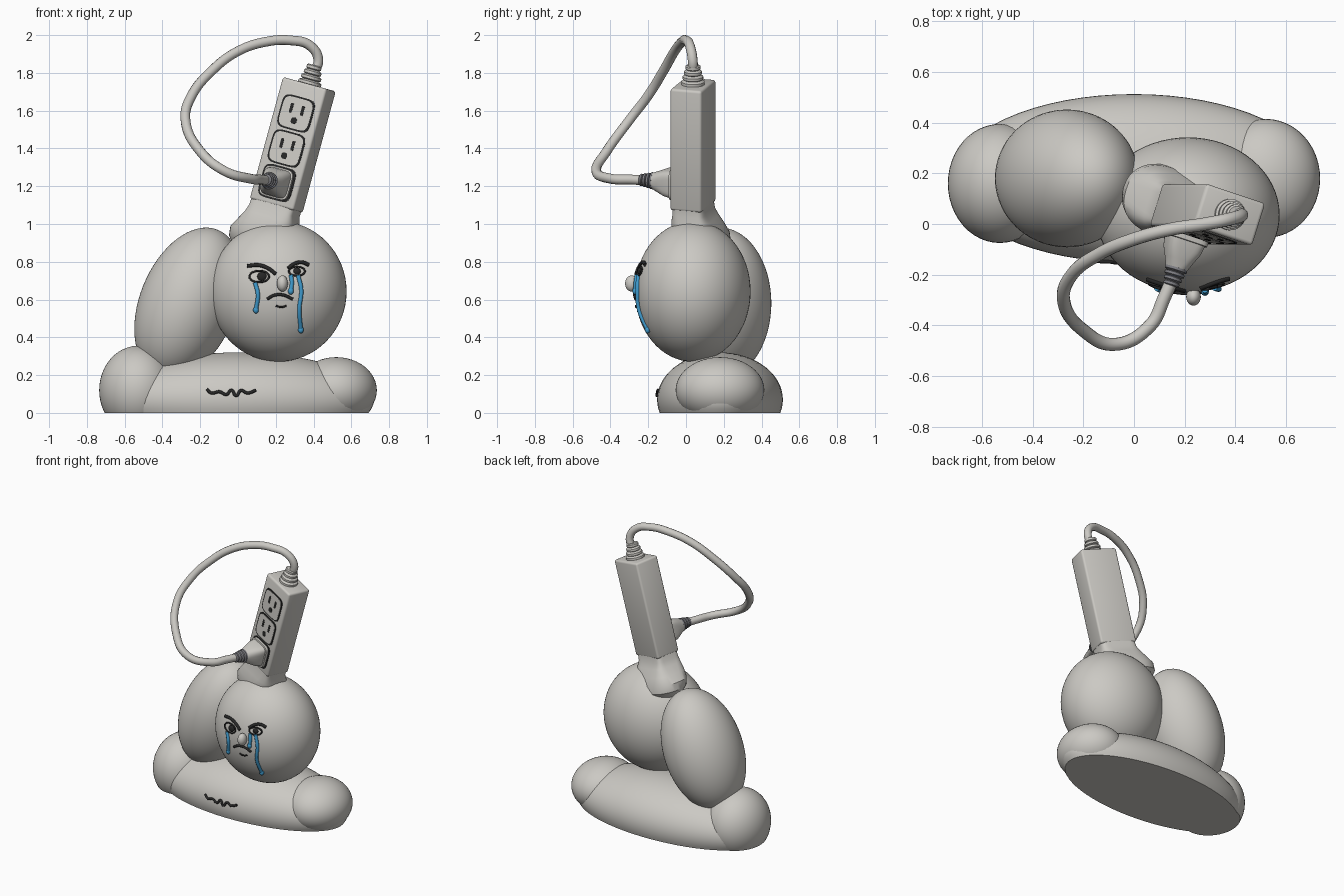
import bpy, bmesh, math
from mathutils import Matrix, Vector

cube = bpy.data.objects.get("Cube")
if cube:
    bpy.data.objects.remove(cube, do_unlink=True)


def material(name, rgb):
    m = bpy.data.materials.new(name)
    m.use_nodes = True
    col = (*rgb, 1)
    m.diffuse_color = col
    bsdf = next(n for n in m.node_tree.nodes if n.type == 'BSDF_PRINCIPLED')
    bsdf.inputs["Base Color"].default_value = col
    bsdf.inputs["Roughness"].default_value = 0.6
    return m


GREY = material("warm_grey", (0.60, 0.585, 0.55))
DARK = material("charcoal", (0.02, 0.02, 0.02))
MID = material("slate_grey", (0.22, 0.22, 0.24))
BLUE = material("tear_blue", (0.05, 0.33, 0.62))


def finish(name, bm, mat, angle=0.6):
    bmesh.ops.recalc_face_normals(bm, faces=bm.faces)
    me = bpy.data.meshes.new(name)
    bm.to_mesh(me)
    bm.free()
    me.materials.append(mat)
    me.shade_smooth()
    me.set_sharp_from_angle(angle=angle)
    ob = bpy.data.objects.new(name, me)
    bpy.context.collection.objects.link(ob)
    return ob


def ellipsoid(name, centre, radii, mat=GREY, tilt=0, cut=False, seg=48):
    bm = bmesh.new()
    mtx = (Matrix.Translation(centre) @ Matrix.Rotation(math.radians(tilt), 4, 'Y')
           @ Matrix.Diagonal((*radii, 1)))
    bmesh.ops.create_uvsphere(bm, u_segments=seg, v_segments=seg // 2, radius=1, matrix=mtx)
    if cut:  # flatten the underside at the ground
        geom = bm.verts[:] + bm.edges[:] + bm.faces[:]
        res = bmesh.ops.bisect_plane(bm, geom=geom, plane_co=(0, 0, 0),
                                     plane_no=(0, 0, -1), clear_outer=True)
        rim = [e for e in res["geom_cut"] if isinstance(e, bmesh.types.BMEdge)]
        bmesh.ops.contextual_create(bm, geom=rim)
    return finish(name, bm, mat)


def loft(name, rings, mat, mtx, seg=40):
    """Rings are (x, y, z, half width, half depth, squareness)."""
    bm = bmesh.new()
    loops = []
    for x, y, z, hx, hy, power in rings:
        loop = []
        for i in range(seg):
            a = math.tau * i / seg
            c, s = math.cos(a), math.sin(a)
            px = math.copysign(abs(c) ** (2 / power), c)
            py = math.copysign(abs(s) ** (2 / power), s)
            loop.append(bm.verts.new(mtx @ Vector((x + hx * px, y + hy * py, z))))
        loops.append(loop)
    for a, b in zip(loops, loops[1:]):
        for i in range(seg):
            j = (i + 1) % seg
            bm.faces.new((a[i], a[j], b[j], b[i]))
    bm.faces.new(loops[0])
    bm.faces.new(loops[-1])
    return finish(name, bm, mat)


def tube(name, points, radius, mat, closed=False):
    cu = bpy.data.curves.new(name, 'CURVE')
    cu.dimensions = '3D'
    cu.bevel_depth = radius
    cu.bevel_resolution = 4
    cu.resolution_u = 10
    cu.use_fill_caps = True
    sp = cu.splines.new('BEZIER')
    sp.bezier_points.add(len(points) - 1)
    for bp, p in zip(sp.bezier_points, points):
        bp.co = p
        bp.handle_left_type = bp.handle_right_type = 'AUTO'
    sp.use_cyclic_u = closed
    cu.materials.append(mat)
    ob = bpy.data.objects.new(name, cu)
    bpy.context.collection.objects.link(ob)
    return ob


# Rounded body masses
BASE = ((0, 0.18, 0.07), (0.72, 0.333, 0.25))
HEAD = ((0.213, 0.036, 0.643), (0.362, 0.306, 0.372))
ellipsoid("base_body", *BASE, cut=True, seg=64)
ellipsoid("right_foot", (-0.53, 0.16, 0.12), (0.205, 0.235, 0.235), cut=True)
ellipsoid("left_foot", (0.52, 0.18, 0.12), (0.215, 0.235, 0.175), cut=True)
ellipsoid("rear_body", (-0.265, 0.18, 0.58), (0.255, 0.272, 0.42), tilt=22, seg=64)
ellipsoid("head", *HEAD, seg=64)

# Power strip
W, D, H = 0.255, 0.175, 0.668
TURN = Matrix.Rotation(math.radians(-18), 4, 'Z')
STRIP = (Matrix.Translation((0.29, 0.037, 1.418))
         @ Matrix.Rotation(math.radians(15.3), 4, 'Y') @ TURN)
bm = bmesh.new()
bmesh.ops.create_cube(bm, size=1, matrix=Matrix.Diagonal((W, D, H, 1)))
bmesh.ops.bevel(bm, geom=bm.edges[:], offset=0.014, segments=3, profile=0.5, affect='EDGES')
finish("power_strip", bm, GREY).matrix_world = STRIP

# Flared neck joining strip and body
loft("neck", [(0, 0, -H / 2 + 0.02, W / 2 - 0.003, D / 2 - 0.003, 7),
              (-0.003, 0.003, -H / 2 - 0.03, 0.127, 0.09, 6),
              (-0.005, 0.01, -0.40, 0.14, 0.105, 4.5),
              (-0.02, 0.022, -0.45, 0.16, 0.125, 3.2),
              (-0.04, 0.035, -0.50, 0.177, 0.138, 2.5),
              (-0.045, 0.045, -0.55, 0.172, 0.138, 2.2),
              (-0.04, 0.05, -0.60, 0.14, 0.11, 2),
              (-0.03, 0.05, -0.64, 0.06, 0.05, 2)], GREY, STRIP)


def on_front(height):
    """Frame on the strip face: x across, y up, z outward."""
    return STRIP @ Matrix.Translation((0, -D / 2, height)) @ Matrix.Rotation(math.pi / 2, 4, 'X')


def plate(name, x, y, hx, hy, top, power, mat, frame):
    loft(name, [(x, y, -0.003, hx, hy, power), (x, y, top, hx, hy, power)], mat, frame)


# Two open sockets
for label, height in (("upper", 0.166), ("lower", -0.026)):
    f = on_front(height)
    plate(label + "_socket_rim", 0, 0, 0.093, 0.091, 0.004, 5, DARK, f)
    plate(label + "_socket_face", 0, 0, 0.084, 0.082, 0.006, 5, GREY, f)
    for side in (-1, 1):
        plate(label + "_socket_slot", side * 0.032, 0.022, 0.008, 0.026, 0.008, 8, DARK, f)
    plate(label + "_socket_ground", 0, -0.04, 0.016, 0.017, 0.008, 2.5, DARK, f)

# Plug in the lowest socket
f = on_front(-0.215)
plate("plug_socket_rim", 0, 0, 0.093, 0.091, 0.004, 5, DARK, f)
loft("plug", [(0, 0, 0, 0.082, 0.083, 5), (0, 0, 0.022, 0.082, 0.083, 5),
              (0, 0, 0.024, 0.074, 0.075, 5), (0, 0, 0.06, 0.07, 0.07, 4),
              (0, 0, 0.10, 0.055, 0.056, 3), (0, 0, 0.135, 0.044, 0.044, 2)], GREY, f)


def ribs(name, frame, start, step, count, r0, r1, mat):
    rings = []
    for i in range(count):
        r = r0 + (r1 - r0) * i / (count - 1)
        for t, k in ((0, 0.82), (0.2, 1), (0.7, 1), (0.9, 0.82)):
            rings.append((0, 0, start + step * (i + t), r * k, r * k, 2))
    loft(name, rings, mat, frame, seg=24)


ribs("plug_strain_relief", f, 0.13, 0.02, 4, 0.045, 0.032, MID)
ribs("strip_strain_relief", STRIP, H / 2 - 0.005, 0.028, 4, 0.062, 0.04, GREY)

# Looping cord
tube("cord", [f @ Vector((0, 0, 0.16)), (0.12, -0.29, 1.235), (0.065, -0.40, 1.24),
              (-0.07, -0.475, 1.28), (-0.2, -0.42, 1.385), (-0.278, -0.3, 1.55),
              (-0.245, -0.2, 1.68), (-0.14, -0.12, 1.81), (0, -0.06, 1.915),
              (0.15, -0.02, 1.965), (0.28, 0, 1.972), (0.38, 0.02, 1.945),
              (0.425, 0.035, 1.87), (0.395, 0.037, 1.79)], 0.026, GREY)


def on_surface(body, x, z, lift=0.0):
    c, r = body
    k = 1 - ((x - c[0]) / r[0]) ** 2 - ((z - c[2]) / r[2]) ** 2
    return Vector((x, c[1] - r[1] * math.sqrt(max(k, 0)) - lift, z))


def drawn(name, points, radius, mat=DARK, body=HEAD, closed=False, lift=0.003):
    tube(name, [on_surface(body, x, z, lift) for x, z in points], radius, mat, closed)


# Face
for side, x, z, rx, rz in (("right", 0.112, 0.722, 0.052, 0.03), ("left", 0.312, 0.75, 0.042, 0.024)):
    ring = [(x + rx * math.cos(i * math.tau / 12), z + rz * math.sin(i * math.tau / 12))
            for i in range(12)]
    drawn(side + "_eye_outline", ring, 0.005, closed=True)
    ellipsoid(side + "_pupil", on_surface(HEAD, x + 0.015 * (1 if side == "right" else 0), z),
              (rz * 0.85, 0.012, rz * 0.8), DARK, seg=16)
drawn("right_brow", [(0.05, 0.778), (0.11, 0.782), (0.16, 0.765), (0.2, 0.735)], 0.010)
drawn("left_brow", [(0.265, 0.765), (0.30, 0.79), (0.34, 0.797), (0.375, 0.783)], 0.010)
ellipsoid("nose", on_surface(HEAD, 0.235, 0.685, 0.02), (0.029, 0.035, 0.043), seg=24)
drawn("mouth", [(0.155, 0.603), (0.19, 0.622), (0.235, 0.625), (0.29, 0.602)], 0.008)
drawn("chin_line", [(0.2, 0.567), (0.228, 0.56), (0.257, 0.567)], 0.005)
drawn("base_mouth", [(-0.165, 0.125), (-0.14, 0.105), (-0.10, 0.112), (-0.06, 0.098),
                     (-0.035, 0.12), (-0.01, 0.092), (0.015, 0.118), (0.05, 0.105),
                     (0.095, 0.12)], 0.008, body=BASE)

# Tears
for name, path in (("right_tear", [(0.09, 0.69), (0.105, 0.63), (0.095, 0.545)]),
                   ("inner_tear", [(0.28, 0.73), (0.285, 0.69), (0.28, 0.645)]),
                   ("left_tear", [(0.318, 0.73), (0.335, 0.65), (0.325, 0.55), (0.333, 0.44)])):
    drawn(name, path, 0.011, BLUE, lift=0.005)
    ellipsoid(name + "_drop", on_surface(HEAD, *path[-1], 0.004), (0.015, 0.015, 0.019), BLUE, seg=16)
